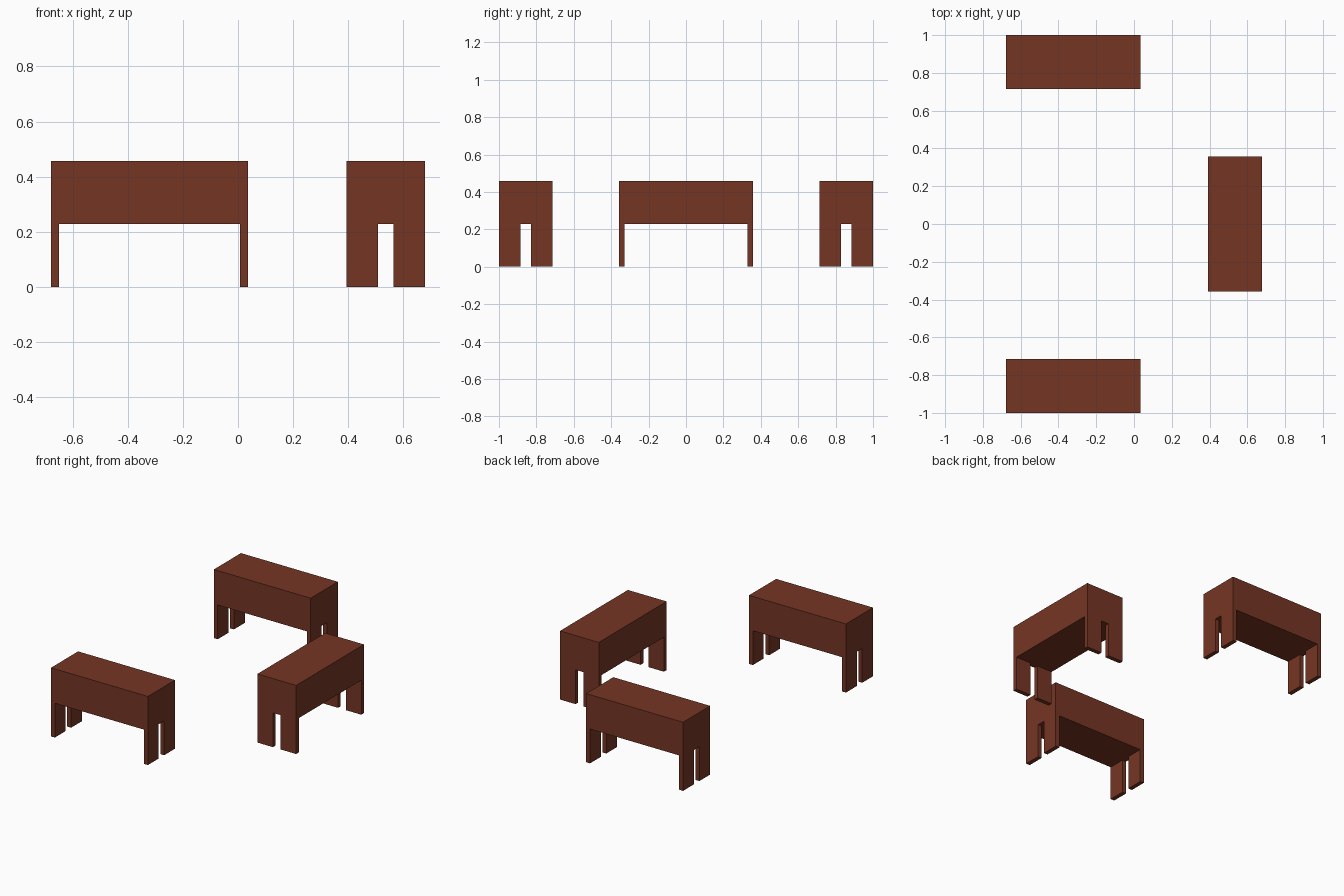
import bpy
import bmesh
from math import pi
from mathutils import Matrix, Vector

if "Cube" in bpy.data.objects:
    bpy.data.objects.remove(bpy.data.objects["Cube"])

U = 1 / 35                                # modelling unit
LENGTH, WIDTH, HEIGHT = 25 * U, 10 * U, 16 * U
LEG_H, LEG_T, GAP = 8 * U, 1 * U, 2 * U   # leg height, thickness, slot between legs

wood = bpy.data.materials.new("red_brown_wood")
wood.diffuse_color = (0.178, 0.036, 0.017, 1)
wood.use_nodes = True
wood.node_tree.nodes["Principled BSDF"].inputs["Base Color"].default_value = wood.diffuse_color


def bench_mesh():
    bm = bmesh.new()
    # Thick solid seat block
    body_h = HEIGHT - LEG_H
    bmesh.ops.create_cube(bm, size=1, matrix=(
        Matrix.Translation((0, 0, LEG_H + body_h / 2))
        @ Matrix.Diagonal((LENGTH, WIDTH, body_h, 1))))
    # Score the underside into leg footprints
    x_cut, y_cut = LENGTH / 2 - LEG_T, GAP / 2
    for s in (-1, 1):
        for co, no in (((s * x_cut, 0, 0), (1, 0, 0)), ((0, s * y_cut, 0), (0, 1, 0))):
            geom = bm.verts[:] + bm.edges[:] + bm.faces[:]
            bmesh.ops.bisect_plane(bm, geom=geom, plane_co=co, plane_no=no)
    # Pull the four corner footprints down as legs
    bm.normal_update()
    feet = []
    for f in bm.faces:
        c = f.calc_center_median()
        if f.normal.z < -0.9 and abs(c.x) > x_cut and abs(c.y) > y_cut:
            feet.append(f)
    legs = bmesh.ops.extrude_discrete_faces(bm, faces=feet)["faces"]
    bmesh.ops.translate(bm, verts=[v for f in legs for v in f.verts],
                        vec=Vector((0, 0, -LEG_H)))
    # Merge the flush faces
    bmesh.ops.dissolve_limit(bm, angle_limit=0.01, verts=bm.verts[:], edges=bm.edges[:])
    bmesh.ops.recalc_face_normals(bm, faces=bm.faces[:])
    mesh = bpy.data.meshes.new("bench")
    bm.to_mesh(mesh)
    bm.free()
    mesh.materials.append(wood)
    return mesh


# Three identical benches around an open square
mesh = bench_mesh()
for name, x, y, turn in (("front_bench", -11.25 * U, -30 * U, 0),
                         ("back_bench", -11.25 * U, 30 * U, 0),
                         ("right_bench", 18.75 * U, 0, pi / 2)):
    ob = bpy.data.objects.new(name, mesh)
    ob.location = (x, y, 0)
    ob.rotation_euler.z = turn
    bpy.context.collection.objects.link(ob)
